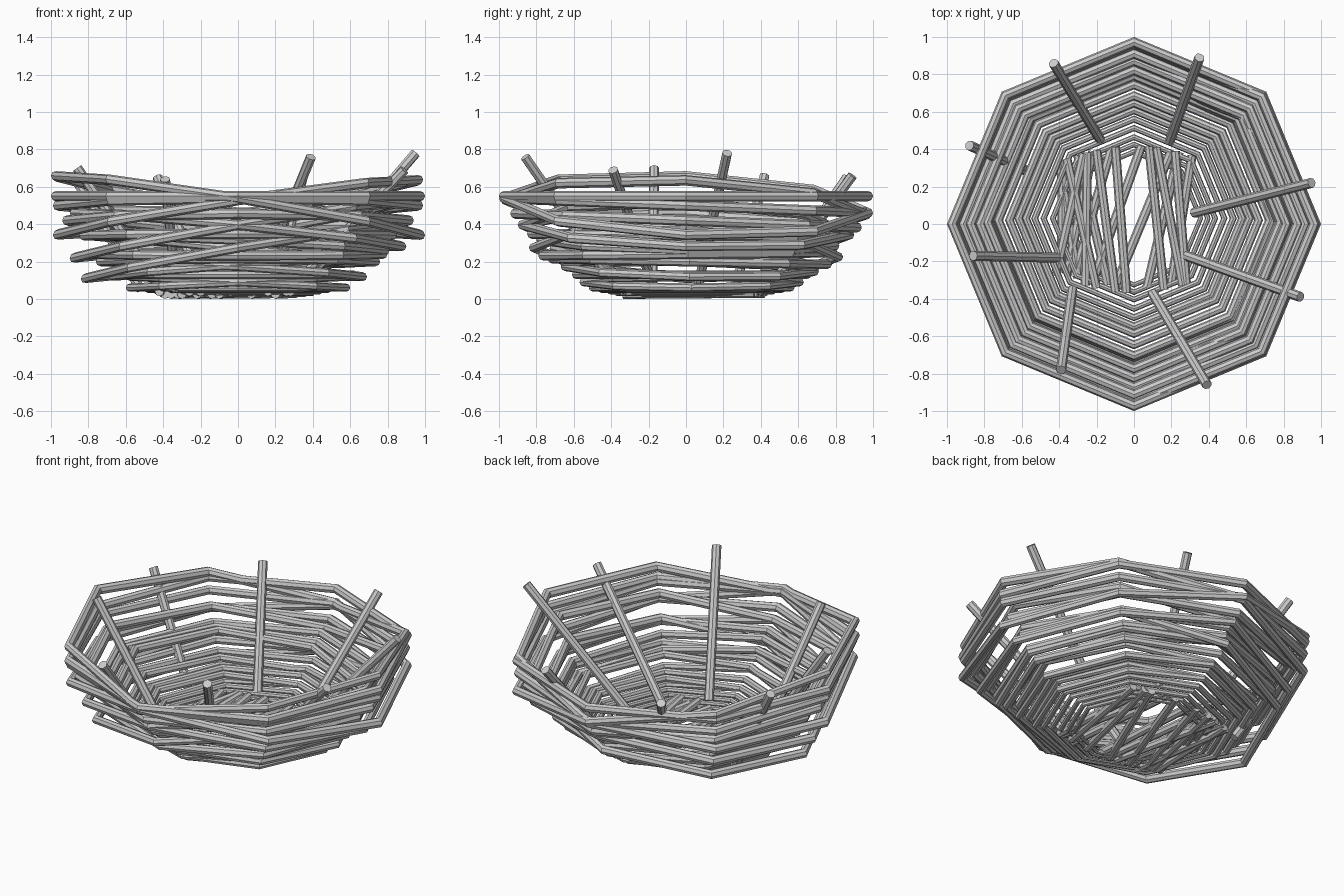
import bpy
from mathutils import Vector


def stick(name, a, b, r):
    # straight eight-sided twig between two points
    a, b = Vector(a), Vector(b)
    d = b - a
    bpy.ops.mesh.primitive_cylinder_add(vertices=8, radius=r, depth=d.length, location=(a + b) / 2)
    o = bpy.context.object
    o.name = name
    o.rotation_mode = 'QUATERNION'
    o.rotation_quaternion = d.to_track_quat('Z', 'Y')


def ring(name, rad, z, sx, sy, r, cy=0.0):
    # octagonal twig hoop, sheared so it leans by slopes sx and sy
    bpy.ops.mesh.primitive_torus_add(major_segments=8, minor_segments=8,
                                     major_radius=rad - r, minor_radius=r)
    o = bpy.context.object
    o.name = name
    for v in o.data.vertices:
        v.co.z += z + sx * v.co.x + sy * v.co.y
        v.co.y += cy


# woven wall hoops: outer radius, height, x slope, y slope, thickness, y shift
hoops = [
    (1.00, .55, 0, 0, .028, 0),
    (1.00, .50, -.16, -.04, .028, 0),
    (.99, .49, .15, -.04, .028, 0),
    (.99, .50, 0, -.04, .028, 0),
    (.94, .42, 0, -.04, .028, 0),
    (.90, .37, .17, -.03, .027, 0),
    (.90, .37, -.10, -.03, .027, 0),
    (.85, .34, 0, -.01, .027, 0),
    (.84, .25, .17, -.03, .026, 0),
    (.81, .30, -.05, -.02, .026, .01),
    (.80, .24, 0, .01, .026, .01),
    (.76, .20, 0, -.02, .025, .02),
    (.75, .27, -.10, 0, .025, .02),
    (.69, .17, .07, -.02, .024, .02),
    (.69, .16, -.06, -.02, .024, .02),
    (.64, .13, 0, 0, .023, .03),
    (.60, .09, -.05, 0, .022, .03),
    (.60, .09, .05, 0, .022, .03),
    (.55, .06, 0, 0, .019, .03),
    (.50, .05, 0, 0, .017, .03),
    (.45, .04, 0, 0, .016, .03),
    (.41, .03, 0, 0, .015, .03),
    (.37, .025, 0, 0, .014, .03),
]
for i, h in enumerate(hoops):
    ring(f"wall_hoop_{i}", *h)

# leaning stakes inside the wall: base x, y and tip x, y, z
stakes = [
    (.19, .44, .35, .89, .66), (.32, .06, .95, .22, .78),
    (.28, -.17, .89, -.39, .69), (.10, -.37, .39, -.86, .76),
    (-.33, -.35, -.39, -.78, .64), (-.41, -.18, -.86, -.17, .70),
    (-.52, .26, -.88, .42, .66), (-.18, .45, -.43, .86, .65),
]
for i, (bx, by, tx, ty, tz) in enumerate(stakes):
    stick(f"stake_{i}", (bx, by, .05), (tx, ty, tz), .027)

# criss-cross floor twigs: front x and back x
floor = [(-.39, -.38), (-.42, -.27), (-.30, -.40), (-.26, -.25), (-.32, -.12),
         (-.10, -.20), (-.22, .04), (-.04, -.10), (-.10, .20), (.16, .08),
         (.07, .24), (.26, .12), (.20, .31), (-.20, -.36), (-.14, -.30),
         (.28, .22), (-.36, -.22)]
for i, (a, b) in enumerate(floor):
    fy = -.34 - .03 * (i % 2) + .4 * abs(a) ** 1.7
    by = .42 - .4 * abs(b) ** 1.7
    z = .026 + .014 * (i % 2)
    stick(f"floor_twig_{i}", (a, fy, z), (b, by, z + .005), .025)
